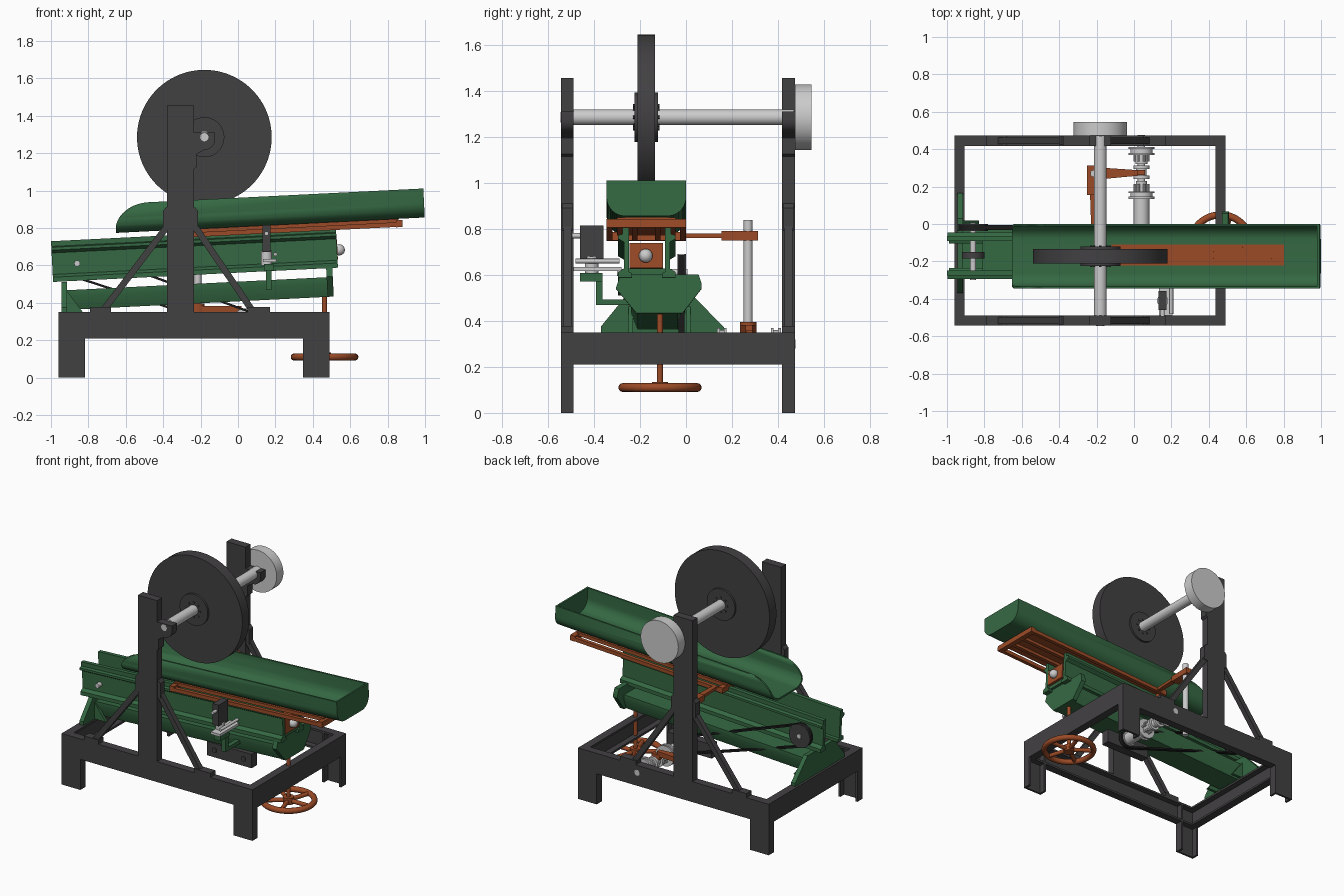
import bpy, bmesh
from math import sin, cos, pi, acos, atan2, hypot, radians
from mathutils import Matrix, Vector

if "Cube" in bpy.data.objects:
    bpy.data.objects.remove(bpy.data.objects["Cube"])

TILT = Matrix.Rotation(-0.05, 4, 'Y')   # the table rises towards +x


def material(name, rgb):
    m = bpy.data.materials.new(name)
    m.diffuse_color = (*rgb, 1)
    m.use_nodes = True
    m.node_tree.nodes["Principled BSDF"].inputs["Base Color"].default_value = m.diffuse_color
    return m


GREEN = material("green_paint", (0.035, 0.14, 0.055))
BROWN = material("rust_paint", (0.33, 0.07, 0.02))
DARK = material("dark_iron", (0.055, 0.052, 0.055))
BLACK = material("black_rubber", (0.012, 0.012, 0.012))
STEEL = None


def finish(name, bm, mat, tilt=False):
    if tilt:
        bm.transform(TILT)
    bmesh.ops.recalc_face_normals(bm, faces=bm.faces)
    me = bpy.data.meshes.new(name)
    bm.to_mesh(me)
    bm.free()
    me.shade_smooth()
    me.set_sharp_from_angle(angle=radians(32))
    if mat:
        me.materials.append(mat)
    ob = bpy.data.objects.new(name, me)
    bpy.context.scene.collection.objects.link(ob)
    return ob


def prism(name, pts, axis, a, b, mat, tilt=False):
    """Extrude a 2D outline along an axis: x uses (y,z), y uses (x,z), z uses (x,y)."""
    place = {'x': lambda p: (a, *p), 'y': lambda p: (p[0], a, p[1]), 'z': lambda p: (*p, a)}[axis]
    bm = bmesh.new()
    f = bm.faces.new([bm.verts.new(place(p)) for p in pts])
    ext = bmesh.ops.extrude_face_region(bm, geom=[f])['geom']
    d = Vector([(b - a) * (c == axis) for c in 'xyz'])
    bmesh.ops.translate(bm, vec=d, verts=[v for v in ext if isinstance(v, bmesh.types.BMVert)])
    return finish(name, bm, mat, tilt)


def box(name, x0, x1, y0, y1, z0, z1, mat, tilt=False):
    return prism(name, [(x0, y0), (x1, y0), (x1, y1), (x0, y1)], 'z', z0, z1, mat, tilt)


def rod(name, p, q, r, mat=STEEL, tilt=False, seg=40, r2=None):
    p, q = Vector(p), Vector(q)
    bm = bmesh.new()
    m = Matrix.Translation((p + q) / 2) @ (q - p).to_track_quat('Z', 'Y').to_matrix().to_4x4()
    bmesh.ops.create_cone(bm, cap_ends=True, segments=seg, radius1=r, radius2=r2 or r,
                          depth=(q - p).length, matrix=m)
    return finish(name, bm, mat, tilt)


def bar(name, p, q, w, y0, y1, mat):
    """Flat bar between two (x,z) points."""
    dx, dz = q[0] - p[0], q[1] - p[1]
    l = hypot(dx, dz)
    n = (-dz / l * w / 2, dx / l * w / 2)
    pts = [(c[0] + s * n[0], c[1] + s * n[1]) for c, s in ((p, 1), (q, 1), (q, -1), (p, -1))]
    return prism(name, pts, 'y', y0, y1, mat)


def channel(o, i, lo, hi, t=0.014):
    """C outline: web at o, flanges reaching to i, spanning lo..hi."""
    w = o + (t if i > o else -t)
    return [(o, lo), (i, lo), (i, lo + t), (w, lo + t), (w, hi - t), (i, hi - t), (i, hi), (o, hi)]


# base frame, legs, posts, braces and bearings, for front and back
for side, out, inn in (("front", -0.543, -0.488), ("back", 0.473, 0.418)):
    lo, hi = min(out, inn), max(out, inn)
    mid = (lo + hi) / 2
    prism(f"{side}_beam", channel(out, inn, 0.21, 0.35), 'x', -0.96, 0.49, DARK)
    for lr, x0 in (("left", -0.96), ("right", 0.347)):
        prism(f"{side}_{lr}_leg", [(x, y) for y, x in channel(out, inn, x0, x0 + 0.143)],
              'z', 0, 0.345, DARK)
    box(f"{side}_post", -0.38, -0.235, lo, hi, 0.345, 1.455, DARK)
    prism(f"{side}_post_collar", [(-0.402, 0.79), (-0.213, 0.79), (-0.213, 0.89), (-0.23, 0.91),
                                 (-0.385, 0.91), (-0.402, 0.89)], 'y', lo + .004, hi - .004, DARK)
    bar(f"{side}_left_brace", (-0.72, 0.36), (-0.385, 0.8), 0.035, mid - 0.018, mid + 0.018, DARK)
    bar(f"{side}_right_brace", (0.075, 0.36), (-0.225, 0.8), 0.035, mid - 0.018, mid + 0.018, DARK)
    box(f"{side}_left_brace_foot", -0.79, -0.68, lo, hi, 0.35, 0.378, DARK)
    box(f"{side}_right_brace_foot", 0.05, 0.17, lo, hi, 0.35, 0.378, DARK)
    arc = [(-0.18 + 0.058 * cos(a), 1.275 + 0.058 * sin(a)) for a in [-pi / 2 + i * pi / 16 for i in range(9)]]
    prism(f"{side}_bearing", [(-0.24, 1.11), (-0.222, 1.125), (-0.222, 1.195)] + arc +
          [(-0.122, 1.31), (-0.24, 1.31)], 'y', lo, hi, DARK)
for lr, o, i in (("left", -0.96, -0.905), ("right", 0.49, 0.435)):
    prism(f"{lr}_cross_beam", [(x, z) for x, z in channel(o, i, 0.21, 0.35)], 'y', -0.54, 0.47, DARK)

# grinding wheel on its shaft with drive pulley
AX, AZ = -0.18, 1.285
rod("grinding_wheel", (AX, -0.21, AZ), (AX, -0.135, AZ), 0.36, DARK, seg=96)
rod("wheel_flange", (AX, -0.224, AZ), (AX, -0.121, AZ), 0.107, DARK, seg=48)
for s, y in ((-1, -0.224), (1, -0.121)):
    for k in range(8):
        x, z = AX + 0.05 * cos(k * pi / 4), AZ + 0.05 * sin(k * pi / 4)
        rod("flange_bolt", (x, y, z), (x, y + s * 0.006, z), 0.007, DARK, seg=6)
rod("main_shaft", (AX, -0.49, AZ), (AX, 0.47, AZ), 0.034)
rod("shaft_end", (AX, -0.545, AZ), (AX, -0.48, AZ), 0.022)
rod("drive_pulley", (AX, 0.473, AZ), (AX, 0.545, AZ), 0.143, seg=64)

# trough: rounded U shell, closed at the right, scooped at the left


def u_half(y0, y1, zb, zt, r):
    left = [(y0 + r - r * cos(a), zb + r - r * sin(a)) for a in [i * pi / 20 for i in range(11)]]
    return [(y0, zt)] + left + [(y0 + y1 - y, z) for y, z in reversed(left)] + [(y1, zt)]


outer = u_half(-0.345, 0.0, 0.805, 0.96, 0.08)
inner = u_half(-0.333, -0.012, 0.817, 0.96, 0.07)
shell = prism("trough", outer + inner[::-1], 'x', -0.612, 1.035, GREEN)
scoop = [(-0.43 - 0.185 * sin(a), 0.815 + 0.145 * cos(a)) for a in [i * pi / 28 for i in range(15)]]
cutter = prism("scoop_cutter", [(-0.43, 1.05)] + scoop + [(-0.7, 0.815), (-0.7, 1.05)], 'y', -0.5, 0.2, None)
cut = shell.modifiers.new("scoop", 'BOOLEAN')
cut.operation, cut.solver, cut.object = 'DIFFERENCE', 'EXACT', cutter
shell.data = bpy.data.meshes.new_from_object(shell.evaluated_get(bpy.context.evaluated_depsgraph_get()))
shell.modifiers.clear()
bpy.data.objects.remove(cutter)
shell.data.transform(TILT)
prism("trough_end", outer, 'x', 1.028, 1.04, GREEN, True)
box("trough_liner", -0.08, 0.845, -0.222, -0.11, 0.812, 0.824, BROWN, True)
for k in range(6):
    for y in (-0.196, -0.136):
        x = 0.006 + 0.153 * k
        rod("liner_rivet", (x, y, 0.82), (x, y, 0.828), 0.013, BROWN, True, seg=16)

# carriage below the trough
box("carriage_plate", -0.24, 0.9, -0.30, -0.045, 0.782, 0.805, BROWN, True)
for y in (-0.345, -0.025):
    box("carriage_side_rail", -0.24, 0.92, y, y + 0.025, 0.762, 0.787, BROWN, True)
for y in (-0.235, -0.135):
    box("carriage_rib", -0.22, 0.9, y, y + 0.025, 0.762, 0.784, BROWN, True)
for x in (-0.24, 0.885):
    box("carriage_end_bar", x, x + 0.035, -0.345, 0.0, 0.76, 0.797, BROWN, True)

# upper slide: two flanged rails mirrored about y = -0.17, with a floor
rail = [(0.125, 0.56), (0.125, 0.585), (0.1, 0.6), (0.1, 0.715), (0.125, 0.73), (0.125, 0.745),
        (0.105, 0.75), (0.105, 0.778), (0.078, 0.778), (0.078, 0.585), (0.065, 0.58), (0.065, 0.56)]
for s in (-1, 1):
    prism("slide_rail", [(-0.17 + s * y, z) for y, z in rail], 'x', -0.962, 0.563, GREEN, True)
box("slide_floor", -0.78, 0.55, -0.26, -0.08, 0.575, 0.6, GREEN, True)
box("slide_nut_block", 0.47, 0.565, -0.245, -0.1, 0.603, 0.71, BROWN, True)
rod("slide_cylinder", (-0.3, -0.175, 0.655), (0.57, -0.175, 0.655), 0.025, STEEL, True)
bm = bmesh.new()
bmesh.ops.create_uvsphere(bm, u_segments=24, v_segments=12, radius=0.03,
                          matrix=Matrix.Translation((0.575, -0.175, 0.655)))
finish("cylinder_knob", bm, STEEL, True)

# lower slide, end bracket and pedestal
prism("lower_slide", [(-0.24, 0.512), (-0.24, 0.48), (-0.21, 0.407), (-0.035, 0.407), (-0.005, 0.48),
                      (-0.005, 0.512)], 'x', -0.91, 0.53, GREEN, True)
prism("end_bracket", [(-0.305, 0.515), (-0.285, 0.575), (0.055, 0.575), (0.068, 0.535), (0.068, 0.515),
                      (-0.015, 0.407), (-0.215, 0.407)], 'x', 0.5, 0.533, GREEN, True)
prism("pedestal", [(-0.37, 0.35), (0.165, 0.35), (0.165, 0.372), (0.03, 0.51), (-0.26, 0.51),
                   (-0.37, 0.375)], 'x', -0.945, -0.915, GREEN)
for y in (-0.25, 0.0):
    prism("pedestal_rib", [(-0.92, 0.35), (-0.83, 0.35), (-0.92, 0.47)], 'y', y, y + 0.02, GREEN)

# hand wheel with screw
HX, HY, HZ = 0.463, -0.113, 0.11
bm = bmesh.new()
N, M = 48, 12
ring = [[bm.verts.new((HX + (0.162 + 0.019 * cos(b)) * cos(a), HY + (0.162 + 0.019 * cos(b)) * sin(a),
                       HZ + 0.019 * sin(b))) for b in [j * 2 * pi / M for j in range(M)]]
        for a in [i * 2 * pi / N for i in range(N)]]
for i in range(N):
    for j in range(M):
        bm.faces.new((ring[i][j], ring[i][j - 1], ring[i - 1][j - 1], ring[i - 1][j]))
finish("hand_wheel_rim", bm, BROWN)
for k in range(5):
    a = k * 2 * pi / 5
    rod("hand_wheel_spoke", (HX, HY, HZ), (HX + 0.16 * cos(a), HY + 0.16 * sin(a), HZ), 0.014, BROWN, seg=16)
rod("hand_wheel_hub", (HX, HY, 0.09), (HX, HY, 0.135), 0.035, BROWN)
rod("hand_wheel_screw", (HX, HY, 0.1), (HX, HY, 0.43), 0.013, BROWN, seg=20)

# belt drive between slide pulley and clutch shaft
(x1, z1, r1), (x2, z2, r2) = (-0.86, 0.61, 0.066), (0.04, 0.3, 0.05)
phi, beta = atan2(z2 - z1, x2 - x1), acos((r1 - r2) / hypot(x2 - x1, z2 - z1))


def belt_loop(off):
    big = [(x1 + (r1 + off) * cos(a), z1 + (r1 + off) * sin(a))
           for a in [phi + beta + (2 * pi - 2 * beta) * i / 24 for i in range(25)]]
    return big + [(x2 + (r2 + off) * cos(a), z2 + (r2 + off) * sin(a))
                  for a in [phi - beta + 2 * beta * i / 24 for i in range(25)]]


bm = bmesh.new()
loops = [[bm.verts.new((x, y, z)) for x, z in belt_loop(o)]
         for o, y in ((0, -0.032), (0.012, -0.032), (0.012, -0.006), (0, -0.006))]
for k in range(4):
    for i in range(50):
        bm.faces.new((loops[k][i], loops[k][i - 1], loops[k - 1][i - 1], loops[k - 1][i]))
finish("drive_belt", bm, BLACK)
rod("belt_pulley", (x1, -0.032, z1), (x1, -0.006, z1), r1, DARK)
for y in (-0.037, -0.006):
    rod("belt_pulley_flange", (x1, y, z1), (x1, y + 0.005, z1), 0.08, DARK, seg=48)
rod("slide_pin", (x1, -0.3, z1), (x1, 0.006, z1), 0.016)
rod("slide_crank", (x1, -0.185, z1), (x1, -0.15, z1), 0.06, DARK)
for y0, y1, r in ((-0.1, 0.475, 0.02), (-0.036, 0, 0.05), (0, 0.14, 0.042), (0.135, 0.148, 0.07),
                  (0.148, 0.165, 0.06), (0.165, 0.175, 0.07), (0.175, 0.23, 0.03), (0.24, 0.258, 0.044),
                  (0.258, 0.295, 0.028), (0.295, 0.313, 0.044), (0.32, 0.37, 0.032), (0.37, 0.38, 0.07),
                  (0.38, 0.4, 0.06), (0.4, 0.412, 0.07)):
    rod("clutch_part", (x2, y0, z2), (x2, y1, z2), r)
for k in range(6):   # clutch dogs
    x, z = x2 + 0.034 * cos(k * pi / 3), z2 + 0.034 * sin(k * pi / 3)
    rod("clutch_dog", (x, 0.175, z), (x, 0.215, z), 0.008, seg=8)
    rod("clutch_dog", (x, 0.335, z), (x, 0.375, z), 0.008, seg=8)
box("clutch_bearing_block", -0.16, 0.18, -0.11, -0.05, 0.25, 0.345, DARK)
for x in (-0.1, 0.12):
    rod("bearing_bolt", (x, -0.118, 0.3), (x, -0.105, 0.3), 0.018, DARK, seg=6)

# clutch shifter: rod, trip arm and fork arm
RX, RY = -0.215, 0.27
rod("shifter_rod", (RX, RY, 0.3), (RX, RY, 0.838), 0.019)
box("trip_arm_head", RX - 0.035, RX + 0.025, 0.155, 0.312, 0.75, 0.79, BROWN)
prism("trip_arm", [(RX - 0.02, 0.16), (RX - 0.014, -0.02), (RX + 0.012, -0.02), (RX + 0.02, 0.16)],
      'z', 0.76, 0.78, BROWN)
rod("fork_hub", (RX, RY, 0.345), (RX, RY, 0.395), 0.036, BROWN)
prism("fork_arm", [(RX, RY - 0.034), (0.02, RY - 0.012), (0.02, RY + 0.018), (RX, RY + 0.034)],
      'z', 0.348, 0.382, BROWN)
box("fork_finger", 0.0, 0.06, 0.263, 0.29, 0.325, 0.36, BROWN)

# limit valve on its bracket at the front
box("valve_bracket_foot", 0.15, 0.18, -0.39, -0.2, 0.468, 0.492, GREEN)
box("valve_bracket_stem", 0.15, 0.18, -0.392, -0.362, 0.468, 0.6, GREEN)
box("valve_bracket_shelf", 0.14, 0.19, -0.46, -0.362, 0.572, 0.608, GREEN)
box("valve_body", 0.13, 0.175, -0.46, -0.358, 0.67, 0.815, DARK)
box("valve_plate", 0.135, 0.205, -0.49, -0.28, 0.617, 0.634, STEEL)
rod("valve_lever", (0.2, -0.48, 0.66), (0.2, -0.29, 0.66), 0.01, seg=16)
rod("valve_spindle", (0.153, -0.41, 0.6), (0.153, -0.41, 0.68), 0.03, seg=24)
rod("valve_port", (0.153, -0.495, 0.77), (0.153, -0.45, 0.77), 0.011, seg=16)
